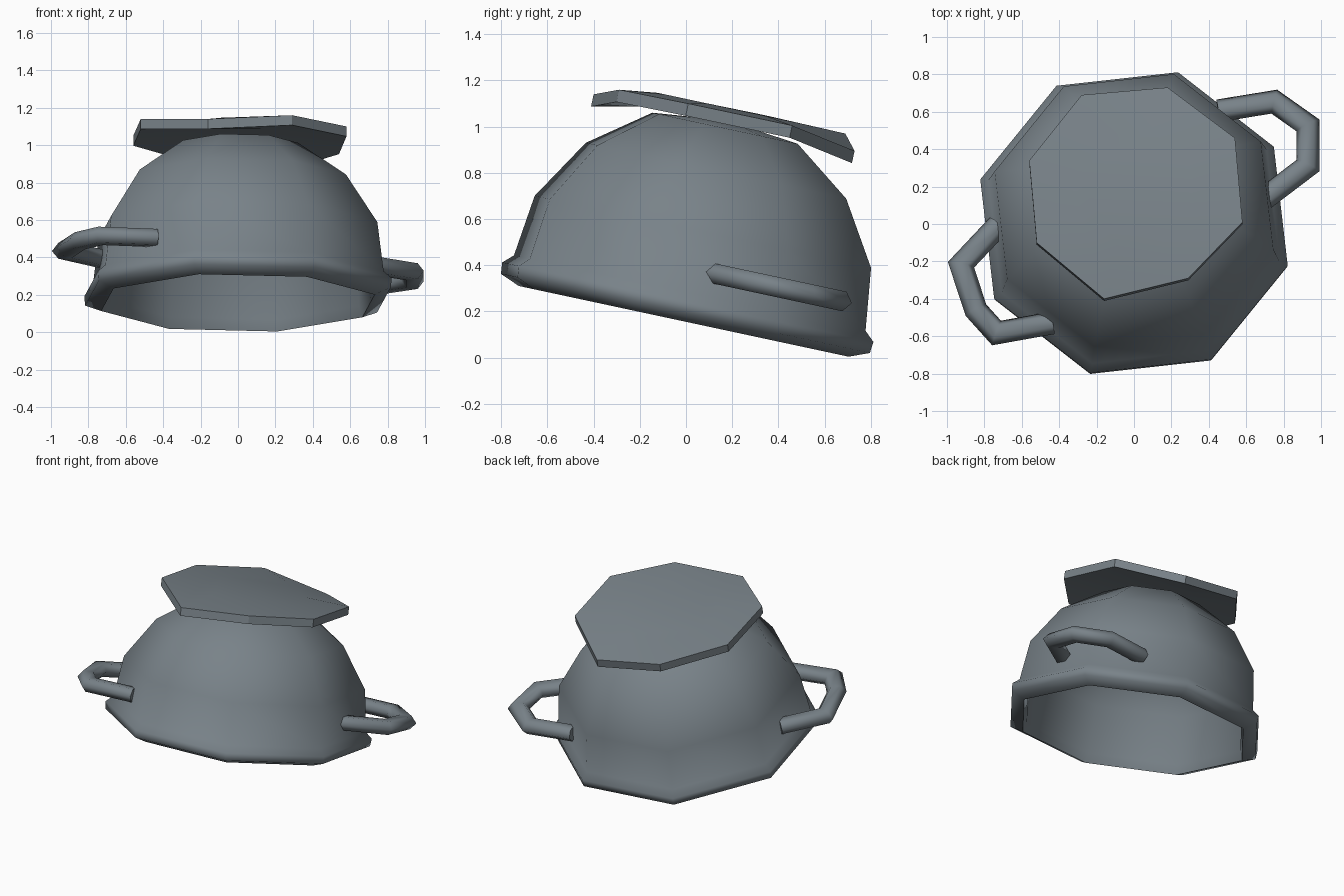
import bpy, bmesh, math
from mathutils import Matrix, Vector

if "Cube" in bpy.data.objects:
    bpy.data.objects.remove(bpy.data.objects["Cube"])

# The whole pot is upside down and leans back
TILT = Matrix.Translation((0, -0.01, 0.157)) @ Matrix.Rotation(math.radians(-12.1), 4, 'X')
ANG = [math.radians(29 + 45 * k) for k in range(8)]

metal = bpy.data.materials.new("slate_grey_metal")
metal.diffuse_color = (0.19, 0.225, 0.25, 1)
metal.use_nodes = True
metal.node_tree.nodes["Principled BSDF"].inputs["Base Color"].default_value = metal.diffuse_color


def finish(bm, name, angle):
    bmesh.ops.recalc_face_normals(bm, faces=bm.faces)
    me = bpy.data.meshes.new(name)
    bm.to_mesh(me)
    bm.free()
    ob = bpy.data.objects.new(name, me)
    bpy.context.collection.objects.link(ob)
    me.materials.append(metal)
    bpy.ops.object.select_all(action='DESELECT')
    ob.select_set(True)
    bpy.context.view_layer.objects.active = ob
    bpy.ops.object.shade_smooth_by_angle(angle=math.radians(angle))
    return ob


def bridge(bm, a, b):
    n = len(a)
    for i in range(n):
        j = (i + 1) % n
        bm.faces.new((a[i], a[j], b[j], b[i]))


def octagon(r, h):
    return [Vector((r * math.cos(t), r * math.sin(t), h)) for t in ANG]


# Bowl: double-walled octagonal shell with a rolled lip (radius, height)
profile = [(0.335, 0.855), (0.60, 0.667), (0.775, 0.396), (0.81, 0.125),
           (0.855, 0.085), (0.85, 0.035), (0.76, 0.0), (0.74, 0.06),
           (0.725, 0.38), (0.555, 0.63), (0.31, 0.80)]
bm = bmesh.new()
rings = [[bm.verts.new(TILT @ p) for p in octagon(r, h)] for r, h in profile]
for a, b in zip(rings, rings[1:]):
    bridge(bm, a, b)
for ring, h in ((rings[0], 0.89), (rings[-1], 0.83)):
    tip = bm.verts.new(TILT @ Vector((0, 0, h)))
    for i in range(8):
        bm.faces.new((ring[i], ring[(i + 1) % 8], tip))
finish(bm, "bowl", 85)

# Foot plate: bent octagonal slab, flat in the middle
edge = [(0.54, 0.46, 1.005), (0.18, 0.73, 0.895), (-0.28, 0.69, 0.97), (-0.56, 0.34, 1.05),
        (-0.52, -0.10, 1.14), (-0.16, -0.40, 1.14), (0.29, -0.29, 1.16), (0.58, 0.01, 1.10)]
drop = TILT.to_3x3() @ Vector((0, 0, -0.054))
bm = bmesh.new()
inner = [TILT @ p for p in octagon(0.33, 0.944)]
layers = [inner, [Vector(p) for p in edge],
          [Vector(p) + drop for p in edge], [p + drop for p in inner]]
rings = [[bm.verts.new(p) for p in lay] for lay in layers]
for a, b in zip(rings, rings[1:]):
    bridge(bm, a, b)
bm.faces.new(rings[0])
bm.faces.new(rings[-1])
finish(bm, "foot_plate", 30)


# Handles: slim tubes swept along a flat path with mitred corners, ends inside the bowl
def handle(name, path, height=0.23, wide=0.062, tall=0.05, sides=6):
    bm = bmesh.new()
    pts = [Vector((x, y, height)) for x, y in path]
    rings = []
    for i, p in enumerate(pts):
        d0 = (p - pts[i - 1]).normalized() if i else (pts[1] - p).normalized()
        d1 = (pts[i + 1] - p).normalized() if i < len(pts) - 1 else d0
        t = (d0 + d1).normalized()
        side = Vector((-t.y, t.x, 0)) / max(t.dot(d0), 0.5)
        ring = []
        for k in range(sides):
            a = 2 * math.pi * k / sides
            off = side * math.cos(a) * wide + Vector((0, 0, math.sin(a) * tall))
            ring.append(bm.verts.new(TILT @ (p + off)))
        rings.append(ring)
    for a, b in zip(rings, rings[1:]):
        bridge(bm, a, b)
    bm.faces.new(rings[0])
    bm.faces.new(rings[-1])
    finish(bm, name, 80)


handle("right_handle", [(0.45, 0.58), (0.75, 0.63), (0.93, 0.50), (0.93, 0.28), (0.685, 0.09)])
handle("left_handle", [(-0.725, -0.045), (-0.925, -0.262), (-0.845, -0.51), (-0.735, -0.635), (-0.435, -0.58)])
